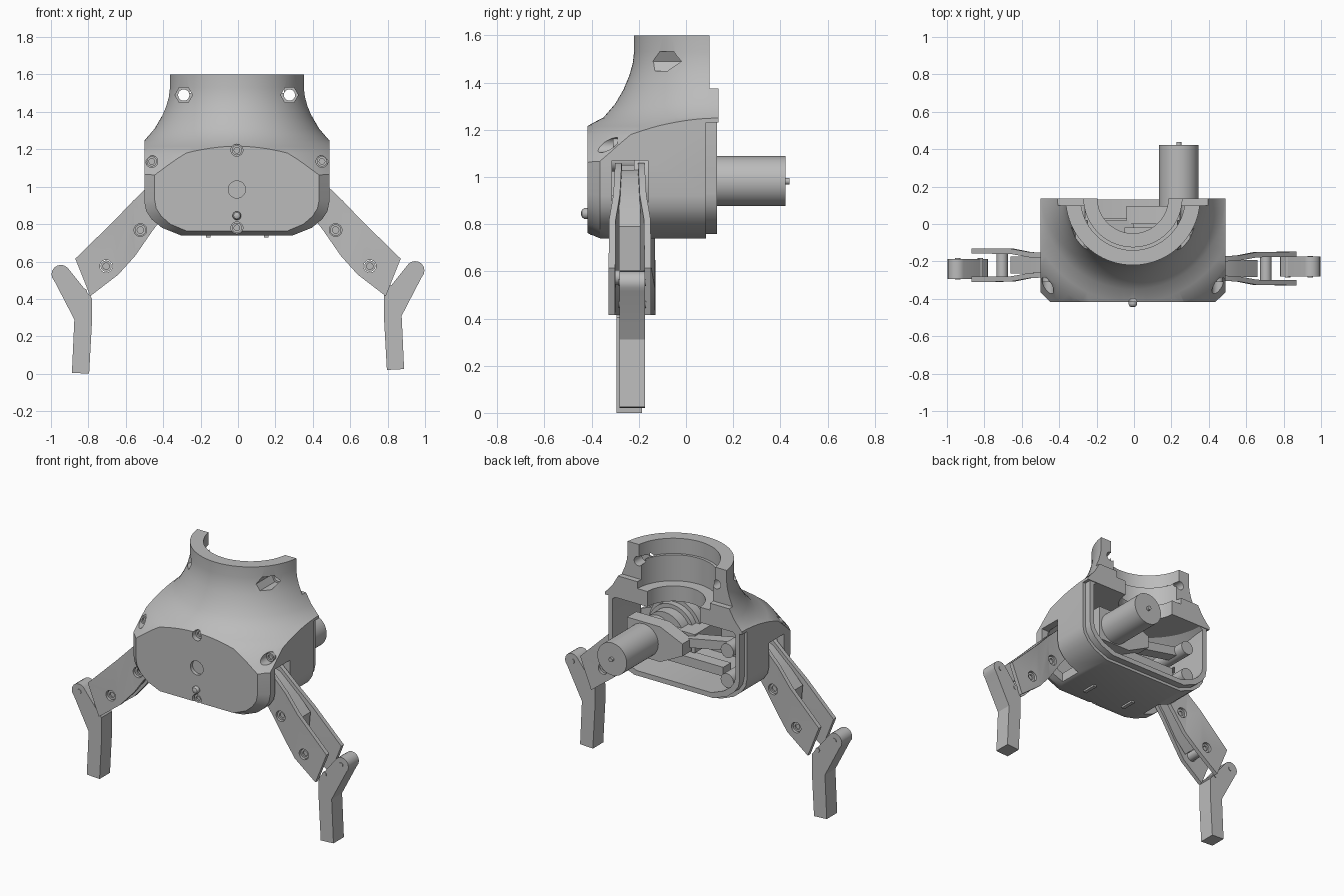
import bpy, bmesh
from math import sin, cos, pi

if "Cube" in bpy.data.objects:
    bpy.data.objects.remove(bpy.data.objects["Cube"], do_unlink=True)

grey = bpy.data.materials.new("plain_grey")
grey.use_nodes = True
grey.diffuse_color = (0.5, 0.5, 0.5, 1)
grey.node_tree.nodes["Principled BSDF"].inputs["Base Color"].default_value = (0.5, 0.5, 0.5, 1)

CX = -0.006      # body centre line
NECK_Y = 0.14    # neck axis


def loft(name, rings):
    """Closed solid through rings of matching 3D points."""
    bm = bmesh.new()
    rows = [[bm.verts.new(p) for p in ring] for ring in rings]
    n = len(rows[0])
    for a, b in zip(rows, rows[1:]):
        for i in range(n):
            j = (i + 1) % n
            bm.faces.new((a[i], a[j], b[j], b[i]))
    bm.faces.new(rows[0])
    bm.faces.new(rows[-1])
    bmesh.ops.recalc_face_normals(bm, faces=bm.faces)
    mesh = bpy.data.meshes.new(name)
    bm.to_mesh(mesh)
    bm.free()
    mesh.materials.append(grey)
    obj = bpy.data.objects.new(name, mesh)
    bpy.context.collection.objects.link(obj)
    return obj


def prism(name, pts, y0, y1):
    return loft(name, [[(x, y, z) for x, z in pts] for y in (y0, y1)])


def box(name, x0, x1, y0, y1, z0, z1):
    return prism(name, [(x0, z0), (x1, z0), (x1, z1), (x0, z1)], y0, y1)


def lathe_z(name, profile, sides=96):
    """Turn (radius, height) points about the upright neck axis."""
    turn = [2 * pi * i / sides for i in range(sides)]
    return loft(name, [[(CX + r * cos(a), NECK_Y + r * sin(a), h) for a in turn] for r, h in profile])


def lathe_y(name, x, z, profile, sides=32):
    """Turn (radius, y) points about a front-to-back axis."""
    turn = [2 * pi * i / sides for i in range(sides)]
    return loft(name, [[(x + r * cos(a), h, z + r * sin(a)) for a in turn] for r, h in profile])


def rod(name, x, z, r, y0, y1, sides=32):
    return lathe_y(name, x, z, [(r, y0), (r, y1)], sides)


def boolean(obj, tool, operation="DIFFERENCE"):
    mod = obj.modifiers.new("cut", "BOOLEAN")
    mod.operation, mod.solver, mod.object = operation, "EXACT", tool
    bpy.context.view_layer.objects.active = obj
    bpy.ops.object.modifier_apply(modifier=mod.name)
    bpy.data.objects.remove(tool, do_unlink=True)


def outline(ix=0.0, iz=0.0, top=1.7):
    """Body outline seen from the front, inset sideways and upward."""
    half = [(0.495, top), (0.495, 0.92), (0.485, 0.87), (0.455, 0.825), (0.40, 0.78), (0.30, 0.74)]
    k, m = 1 - ix / 0.495, 1 - iz / 0.36
    half = [(x * k, z if z == top else 1.1 + (z - 1.1) * m) for x, z in half]
    return [(CX + x, z) for x, z in half] + [(CX - x, z) for x, z in reversed(half)]


def at_y(y, pts):
    return [(x, y, z) for x, z in pts]


# Body: flared neck of revolution trimmed by the bevelled housing outline
body = lathe_z("body", [(0.36, 1.6), (0.36, 1.53), (0.366, 1.48), (0.38, 1.43), (0.405, 1.37),
                        (0.44, 1.31), (0.49, 1.252), (0.56, 1.215), (0.62, 1.18), (0.68, 1.10),
                        (0.76, 1.0), (0.9, 0.9), (0.9, 0.6)])
boolean(body, loft("trim", [at_y(-0.418, outline(0.055, 0.022)), at_y(-0.365, outline()),
                            at_y(0.137, outline())]), "INTERSECT")


# Hollow inside, open at the back
def cavity():
    room = lathe_z("room", [(0.42, 1.23), (0.55, 1.14), (0.68, 1.02), (0.85, 0.9), (0.85, 0.6)])
    boolean(room, prism("room_trim", outline(0.05, 0.05), -0.36, 0.4), "INTERSECT")
    return room


boolean(body, cavity())
boolean(body, lathe_z("bore", [(0.19, 1.1), (0.19, 1.33), (0.262, 1.33), (0.262, 1.5),
                               (0.28, 1.5), (0.28, 1.7)]))
boolean(body, box("rear_step", -1, 1, 0.085, 0.5, 0.5, 1.23))
boolean(body, box("neck_step", -1, 1, 0.1, 0.5, 1.375, 1.8))

# Rear lip standing inside the wall
lip = prism("rear_lip", outline(0.02, 0.018, 1.23), 0.07, 0.132)
boolean(lip, cavity())

# Neck bolt holes with hexagonal pockets
for x in (-0.29, 0.275):
    boolean(body, rod("hex", x, 1.49, 0.047, -0.5, 0.02, 6))
    boolean(body, rod("hole", x, 1.49, 0.03, -0.5, 0.5))

# Recessed screws on the front
for x, z, depth in ((CX, 1.195, -0.37), (CX, 0.78, -0.385), (CX - 0.455, 1.135, -0.29), (CX + 0.455, 1.135, -0.29)):
    boolean(body, rod("recess", x, z, 0.032, -0.6, depth))
    top = depth - 0.02
    lathe_y("front_screw", x, z, [(0.027, depth + 0.01), (0.027, top), (0.015, top), (0.015, top + 0.012)])
boolean(body, rod("recess", CX, 0.985, 0.046, -0.6, -0.395))
lathe_y("front_knob", CX, 0.845, [(0.023, -0.40), (0.023, -0.43), (0.017, -0.44), (0.008, -0.444)])

# Small feet under the housing
for x in (-0.16, 0.15):
    box("bottom_tab", x - 0.012, x + 0.012, -0.3, -0.2, 0.728, 0.76)

# Motor, gear disc and mount
MX, MZ = 0.24, 0.982
lathe_y("motor", MX, MZ, [(0.106, -0.1), (0.106, 0.422)], 48)
rod("motor_shaft", MX, MZ, 0.014, 0.42, 0.438)
lathe_y("gear_disc", MX - 0.05, MZ, [(0.19, -0.22), (0.19, -0.16), (0.165, -0.16), (0.165, -0.12),
                                     (0.14, -0.12), (0.14, -0.05)], 48)
prism("motor_mount", [(0.36, 1.10), (0.12, 1.10), (-0.04, 1.03), (-0.04, 0.95), (0.12, 0.87), (0.36, 0.87)], 0.0, 0.095)
box("gear_block", -0.05, 0.12, -0.3, -0.02, 0.93, 1.05)

# Standoffs and linkage bars
for z in (1.07, 0.875):
    rod("standoff", -0.36, z, 0.046, -0.37, 0.09)
box("lower_bar", -0.29, 0.12, -0.05, 0.03, 0.86, 0.92)
prism("upper_bar", [(-0.36, 1.10), (-0.36, 1.04), (0.0, 0.97), (0.0, 1.03)], -0.06, 0.02)

# Arm sections from shoulder to elbow: top, bottom, half width
SECTIONS = [((0.37, 1.06), (0.37, 0.88), 0.062), ((0.45, 1.03), (0.46, 0.76), 0.064),
            ((0.56, 0.925), (0.55, 0.63), 0.07), ((0.66, 0.82), (0.64, 0.53), 0.088),
            ((0.87, 0.615), (0.79, 0.415), 0.09)]
HEAD = [(0.947 + 0.05 * cos(a), 0.552 + 0.05 * sin(a)) for a in [pi * (0.75 - i * 0.125) for i in range(9)]]
FINGER = [(0.782, 0.425)] + HEAD + [(0.875, 0.31), (0.888, 0.025), (0.796, 0.02), (0.78, 0.31)]

for side, label, cy, fy, drop in ((1, "left", -0.238, -0.228, 0.0), (-1, "right", -0.22, -0.24, -0.02)):
    # Slot through the side and floor of the housing
    a, b = sorted((side * 0.32, side * 0.7))
    boolean(body, box("slot", a, b, cy - 0.076, cy + 0.076, 0.5, 1.07))

    # Two flared cheeks with a recessed core between them
    arm_parts = []
    for s in (-1, 1):
        rings = [[(side * t[0], cy + s * w, t[1]), (side * t[0], cy + s * (w - 0.028), t[1]),
                  (side * u[0], cy + s * (w - 0.028), u[1]), (side * u[0], cy + s * w, u[1])]
                 for t, u, w in SECTIONS]
        arm_parts.append(loft(label + "_arm_cheek", rings))
    rings = [[(side * t[0], cy + 0.045, t[1] - 0.03), (side * t[0], cy - 0.045, t[1] - 0.03),
              (side * u[0], cy - 0.045, u[1] + 0.03), (side * u[0], cy + 0.045, u[1] + 0.03)]
             for t, u, w in SECTIONS[:4]]
    core = loft(label + "_arm_core", rings)

    # Arm bolts sunk in the cheeks
    for x, z, h in ((0.522, 0.768, 0.056), (0.705, 0.575, 0.076)):
        for part in arm_parts:
            boolean(part, rod("bolt_hole", side * x, z, 0.034, -0.6, 0.3))
        lathe_y(label + "_arm_bolt", side * x, z,
                [(0.017, cy - h + 0.01), (0.017, cy - h), (0.03, cy - h), (0.03, cy + h),
                 (0.017, cy + h), (0.017, cy + h - 0.01)])

    # Finger with its two pins
    pts = [(side * x, z + drop) for x, z in FINGER]
    finger = prism(label + "_finger", pts, fy - 0.054, fy + 0.054)
    for x, z in ((0.943, 0.553), (0.823, 0.46)):
        rod(label + "_finger_pin", side * x, z + drop, 0.015, fy - 0.058, fy + 0.058, 20)

# Smooth the curves and keep the edges sharp
bpy.ops.object.select_all(action="DESELECT")
for obj in bpy.context.collection.objects:
    if obj.type == "MESH":
        obj.select_set(True)
        bpy.context.view_layer.objects.active = obj
bpy.ops.object.shade_smooth_by_angle(angle=0.5)
